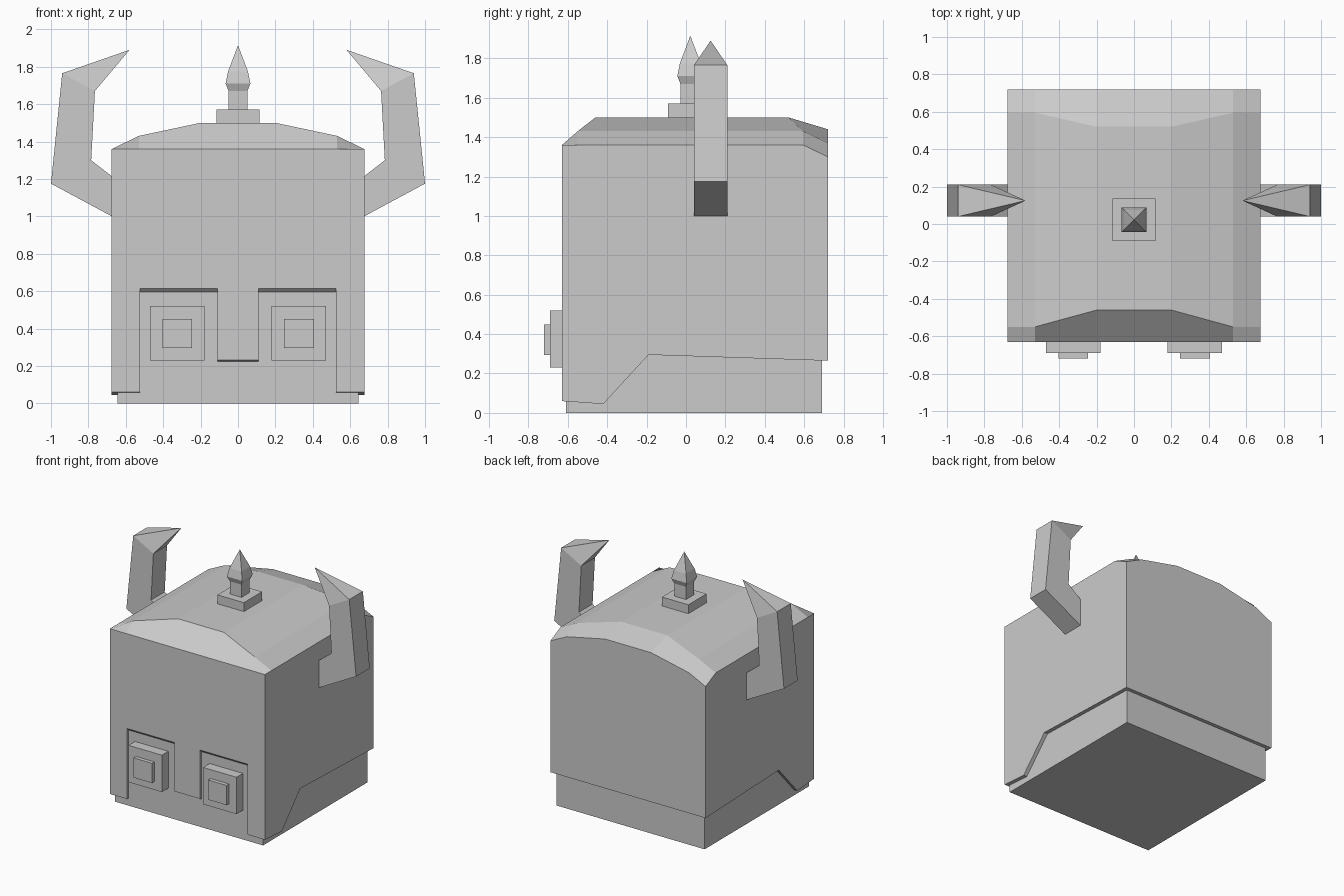
import bpy, bmesh
from mathutils import Vector

if "Cube" in bpy.data.objects:
    bpy.data.objects.remove(bpy.data.objects["Cube"])


def finish(bm, name):
    bmesh.ops.recalc_face_normals(bm, faces=bm.faces[:])
    me = bpy.data.meshes.new(name)
    bm.to_mesh(me)
    bm.free()
    ob = bpy.data.objects.new(name, me)
    bpy.context.collection.objects.link(ob)
    return ob


def box(name, lo, hi):
    bm = bmesh.new()
    bmesh.ops.create_cube(bm, size=1)
    lo, hi = Vector(lo), Vector(hi)
    for v in bm.verts:
        v.co = (lo + hi) / 2 + v.co * (hi - lo)
    return finish(bm, name)


def loft(name, rings, tip=None):
    """Skin a list of equal-length point rings, ending in a cap or a point."""
    bm = bmesh.new()
    vs = [[bm.verts.new(p) for p in r] for r in rings]
    n = len(vs[0])
    for a, b in zip(vs, vs[1:]):
        for i in range(n):
            j = (i + 1) % n
            bm.faces.new((a[i], a[j], b[j], b[i]))
    bm.faces.new(vs[0])
    if tip:
        t = bm.verts.new(tip)
        for i in range(n):
            bm.faces.new((vs[-1][i], vs[-1][(i + 1) % n], t))
    else:
        bm.faces.new(vs[-1])
    return finish(bm, name)


def cut(ob, cutter):
    cutter.hide_render = True
    m = ob.modifiers.new("cut", 'BOOLEAN')
    m.operation = 'DIFFERENCE'
    m.solver = 'EXACT'
    m.object = cutter
    bpy.context.view_layer.objects.active = ob
    bpy.ops.object.modifier_apply(modifier=m.name)
    bpy.data.objects.remove(cutter)


# Head block
box("head", (-0.645, -0.61, 0), (0.645, 0.69, 1.24))

# Helmet: faceted crown grid with walls dropped from its border
# each row: (y, z) at the side edge, shoulder and crown
rows = [[(-0.63, 1.36), (-0.63, 1.36), (-0.63, 1.36)],
        [(-0.55, 1.36), (-0.55, 1.43), (-0.46, 1.50)],
        [(0.595, 1.36), (0.595, 1.43), (0.52, 1.50)],
        [(0.72, 1.30), (0.72, 1.37), (0.72, 1.44)]]
xs = (0.675, 0.53, 0.20)
bm = bmesh.new()
grid = []
for r in rows:
    half = [(x, y, z) for x, (y, z) in zip(xs, r)]
    pts = [(-x, y, z) for x, y, z in half] + half[::-1]
    grid.append([bm.verts.new(p) for p in pts])
for a, b in zip(grid, grid[1:]):
    for i in range(5):
        bm.faces.new((a[i], a[i + 1], b[i + 1], b[i]))
rim = [e for e in bm.edges if e.is_boundary]
out = bmesh.ops.extrude_edge_only(bm, edges=rim)["geom"]
for v in out:
    if isinstance(v, bmesh.types.BMVert):
        v.co.z = -0.05
bmesh.ops.holes_fill(bm, edges=[e for e in bm.edges if e.is_boundary], sides=0)
helmet = finish(bm, "helmet")

# Hollow inside, stepped lower rim, and face opening with nose guard
cut(helmet, box("cavity", (-0.645, -0.61, -0.2), (0.645, 0.69, 1.24)))
side = [(-0.8, -0.2), (-0.8, 0.072), (-0.42, 0.045), (-0.19, 0.295),
        (0.9, 0.259), (0.9, -0.2)]
cut(helmet, loft("rim_cut", [[(x, y, z) for y, z in side] for x in (-1, 1)]))


def face_ring(y, brow, nose):
    p = [(-.525, -.2), (.525, -.2), (.525, brow), (.11, brow), (.11, nose),
         (-.11, nose), (-.11, brow), (-.525, brow)]
    return [(x, y, z) for x, z in p]


cut(helmet, loft("face_cut", [face_ring(-0.66, 0.645, 0.24),
                              face_ring(-0.58, 0.565, 0.215)]))

# Eyes and horns, mirrored
for s, tag in ((-1, "left"), (1, "right")):
    box("eye_" + tag, (s * 0.325 - 0.145, -0.69, 0.23), (s * 0.325 + 0.145, -0.60, 0.52))
    box("pupil_" + tag, (s * 0.325 - 0.08, -0.72, 0.295), (s * 0.325 + 0.08, -0.68, 0.45))
    pairs = [((0.66, 0.992), (0.66, 1.203)),
             ((1.0, 1.175), (0.785, 1.30)),
             ((0.94, 1.765), (0.765, 1.67))]
    loft("horn_" + tag,
         [[(s * o[0], 0.04, o[1]), (s * o[0], 0.21, o[1]),
           (s * i[0], 0.21, i[1]), (s * i[0], 0.04, i[1])] for o, i in pairs],
         tip=(s * 0.58, 0.125, 1.89))

# Crown spike on a square base
cy = 0.022
box("spike_base", (-0.115, cy - 0.113, 1.48), (0.115, cy + 0.113, 1.57))
loft("spike",
     [[(-w, cy - w, z), (w, cy - w, z), (w, cy + w, z), (-w, cy + w, z)]
      for w, z in ((0.05, 1.56), (0.05, 1.67), (0.066, 1.71), (0.053, 1.775))],
     tip=(0, cy, 1.915))
